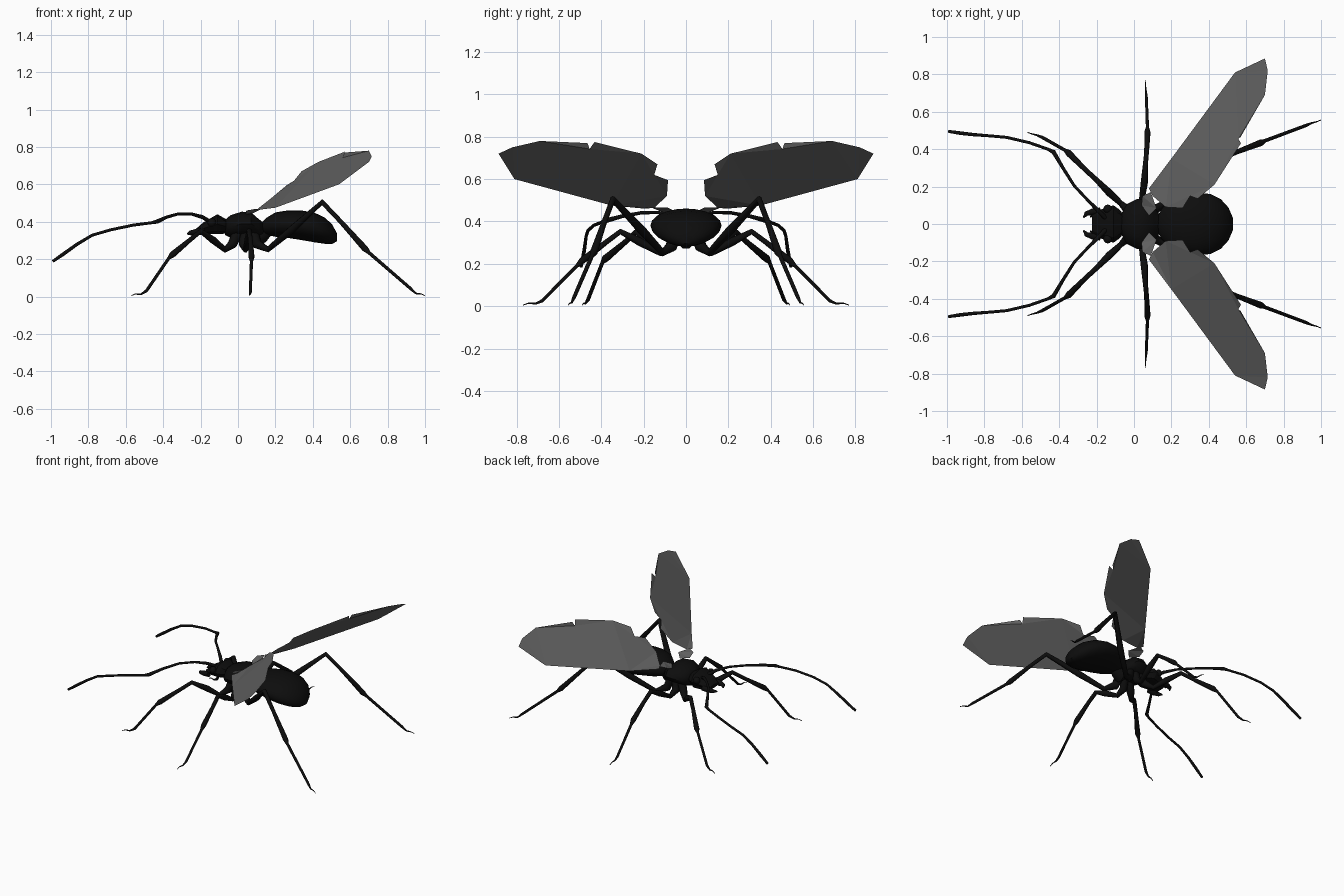
import bpy, bmesh, math


def material(name, c):
    m = bpy.data.materials.new(name)
    m.diffuse_color = (c, c, c, 1)
    return m


BLACK = material("glossy black", 0.004)
GREY = material("wing grey", 0.12)


def finish(obj, mat, angle=None):
    obj.data.materials.append(mat)
    if angle:
        bpy.ops.object.select_all(action='DESELECT')
        obj.select_set(True)
        bpy.context.view_layer.objects.active = obj
        bpy.ops.object.shade_smooth_by_angle(angle=math.radians(angle))


def mesh_object(name, bm):
    me = bpy.data.meshes.new(name)
    bm.to_mesh(me)
    bm.free()
    obj = bpy.data.objects.new(name, me)
    bpy.context.collection.objects.link(obj)
    return obj


def body(name, stations, sides, angle):
    """Loft ellipses along x; each station is x, centre z, half width, half height."""
    bm = bmesh.new()
    rings = []
    for x, z, ry, rz in stations:
        rings.append([bm.verts.new((x, ry * math.cos(a), z + rz * math.sin(a)))
                      for a in (2 * math.pi * i / sides for i in range(sides))])
    for a, b in zip(rings, rings[1:]):
        for i in range(sides):
            j = (i + 1) % sides
            bm.faces.new((a[i], a[j], b[j], b[i]))
    bm.faces.new(rings[0])
    bm.faces.new(rings[-1])
    bmesh.ops.recalc_face_normals(bm, faces=bm.faces)
    finish(mesh_object(name, bm), BLACK, angle)


def limb(name, points, side):
    """Tapered tube; each point is x, y, z, radius."""
    cu = bpy.data.curves.new(name, 'CURVE')
    cu.dimensions = '3D'
    cu.bevel_depth = 1
    cu.bevel_resolution = 2
    cu.use_fill_caps = True
    sp = cu.splines.new('POLY')
    sp.points.add(len(points) - 1)
    for p, (x, y, z, r) in zip(sp.points, points):
        p.co = (x, side * y, z, 1)
        p.radius = r
    obj = bpy.data.objects.new(name, cu)
    bpy.context.collection.objects.link(obj)
    bpy.ops.object.select_all(action='DESELECT')
    obj.select_set(True)
    bpy.context.view_layer.objects.active = obj
    bpy.ops.object.convert(target='MESH')
    finish(bpy.context.object, BLACK, 50)


def plate(name, points, side):
    bm = bmesh.new()
    f = bm.faces.new([bm.verts.new((x, side * y, z)) for x, y, z in points])
    f.normal_update()
    if f.normal.z < 0:
        f.normal_flip()
    bmesh.ops.triangulate(bm, faces=[f])
    finish(mesh_object(name, bm), GREY)


# Body segments
body("abdomen", [(.12, .365, .03, .025), (.15, .375, .085, .045), (.20, .385, .13, .065),
                 (.27, .387, .158, .074), (.34, .381, .168, .079), (.41, .369, .16, .079),
                 (.465, .352, .132, .07), (.505, .333, .088, .051), (.528, .317, .035, .022)],
     20, 60)
body("thorax", [(-.07, .37, .05, .04), (-.04, .375, .105, .06), (.02, .388, .135, .066),
                (.07, .388, .13, .062), (.11, .365, .09, .05), (.15, .355, .03, .03)], 12, 40)
body("waist", [(.09, .32, .03, .03), (.12, .33, .05, .06), (.15, .345, .045, .055),
               (.18, .36, .03, .03)], 10, 40)
body("head", [(-.225, .35, .05, .012), (-.185, .365, .075, .032), (-.11, .387, .1, .053),
              (-.075, .378, .075, .042), (-.04, .37, .03, .03)], 8, 25)

legs = {
    "front_leg": [(0, .05, .35, .03), (-.03, .07, .28, .026), (-.07, .11, .25, .015),
                  (-.13, .165, .30, .02), (-.20, .235, .35, .014), (-.26, .29, .30, .013),
                  (-.35, .38, .225, .018), (-.37, .395, .205, .009), (-.49, .463, .03, .009),
                  (-.52, .475, .012, .005), (-.55, .483, .014, .003), (-.57, .49, .005, .002)],
    "middle_leg": [(.04, .05, .35, .03), (.03, .07, .28, .026), (.04, .12, .25, .015),
                   (.055, .22, .305, .02), (.06, .31, .352, .014), (.067, .38, .30, .013),
                   (.072, .49, .215, .017), (.072, .515, .19, .009), (.066, .68, .025, .008),
                   (.064, .71, .012, .005), (.061, .745, .014, .003), (.06, .77, .005, .002)],
    "rear_leg": [(.08, .05, .35, .03), (.10, .07, .28, .028), (.16, .11, .252, .016),
                 (.29, .21, .36, .021), (.45, .345, .505, .015), (.55, .385, .40, .013),
                 (.68, .435, .255, .018), (.70, .445, .235, .01), (.92, .527, .045, .009),
                 (.95, .54, .017, .005), (.98, .548, .014, .003), (1.0, .556, .005, .002)],
}
antenna = [(-.15, .03, .40, .012), (-.19, .07, .425, .011), (-.25, .13, .442, .008),
           (-.32, .205, .442, .008), (-.38, .30, .425, .009), (-.43, .385, .402, .012),
           (-.46, .40, .395, .008), (-.56, .435, .382, .008), (-.68, .463, .357, .008),
           (-.78, .472, .328, .008), (-.86, .478, .28, .009), (-.93, .486, .23, .01),
           (-.99, .495, .188, .008)]
jaw = [(-.18, .07, .35, .018), (-.22, .065, .345, .018), (-.255, .055, .34, .013),
       (-.27, .035, .335, .004)]
wing = [(.08, .19, .46), (.20, .35, .475), (.54, .81, .60), (.70, .885, .72),
        (.715, .82, .75), (.70, .69, .78), (.57, .465, .77), (.558, .455, .742),
        (.572, .432, .775), (.43, .21, .72), (.34, .135, .67), (.30, .15, .62),
        (.26, .085, .595), (.17, .09, .52), (.10, .15, .465)]
wing_root = [(.045, .15, .46), (.09, .17, .468), (.12, .085, .465), (.08, .045, .445),
             (.04, .10, .44)]

# Paired parts
for s, tag in ((1, "left"), (-1, "right")):
    for name, pts in legs.items():
        limb(f"{name}_{tag}", pts, s)
    limb(f"antenna_{tag}", antenna, s)
    limb(f"jaw_{tag}", jaw, s)
    limb(f"jaw_tooth_{tag}", [(-.21, .06, .345, .012), (-.235, .035, .34, .003)], s)
    plate(f"wing_{tag}", wing, s)
    plate(f"wing_root_{tag}", wing_root, s)
    bpy.ops.mesh.primitive_uv_sphere_add(segments=10, ring_count=6, radius=.024,
                                         location=(-.14, s * .08, .395))
    bpy.context.object.name = f"eye_{tag}"
    finish(bpy.context.object, BLACK, 60)
